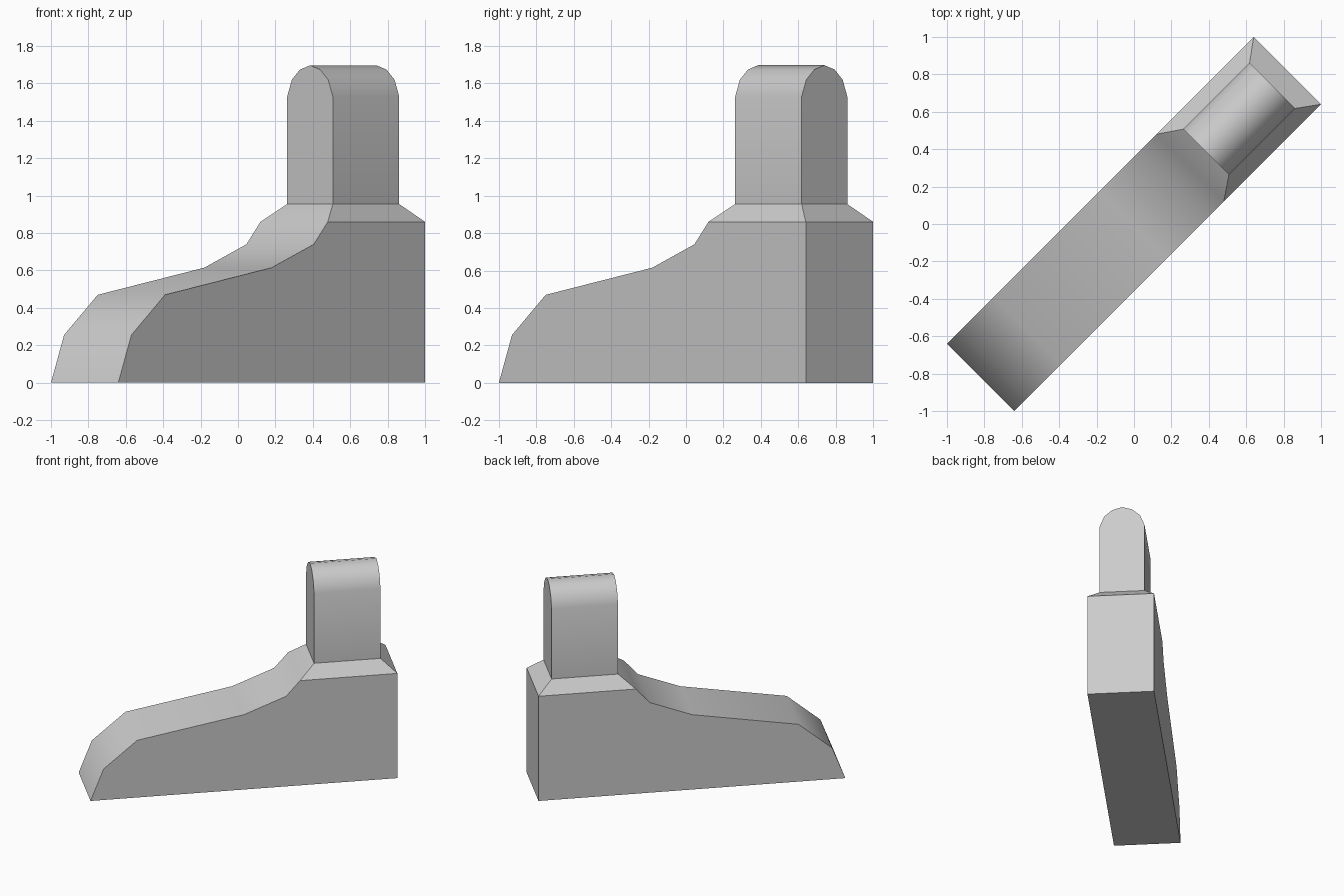
import bpy, bmesh
from math import radians, sqrt

if "Cube" in bpy.data.objects:
    bpy.data.objects.remove(bpy.data.objects["Cube"])

R = sqrt(2)  # grid readings run along the diagonal, so lengths scale by root two


def prism(points, to_start, sweep):
    """Closed prism: map 2D profile points into 3D, then extrude along sweep."""
    bm = bmesh.new()
    face = bm.faces.new([bm.verts.new(to_start(a, z)) for a, z in points])
    ext = bmesh.ops.extrude_face_region(bm, geom=[face], use_keep_orig=True)
    verts = [g for g in ext["geom"] if isinstance(g, bmesh.types.BMVert)]
    bmesh.ops.translate(bm, verts=verts, vec=sweep)
    bmesh.ops.recalc_face_normals(bm, faces=bm.faces)
    return bm


def horizontal_face(bm, z):
    return next(f for f in bm.faces if all(abs(v.co.z - z) < 1e-4 for v in f.verts))


def finish(bm, name):
    bmesh.ops.recalc_face_normals(bm, faces=bm.faces)
    mesh = bpy.data.meshes.new(name)
    bm.to_mesh(mesh)
    bm.free()
    obj = bpy.data.objects.new(name, mesh)
    bpy.context.collection.objects.link(obj)
    obj.rotation_euler.z = radians(45)
    bpy.ops.object.select_all(action='DESELECT')
    obj.select_set(True)
    bpy.context.view_layer.objects.active = obj
    bpy.ops.object.shade_smooth_by_angle(angle=radians(36))
    return obj


HALF_W, HEEL = 0.18 * R, 0.82
POST_FRONT, POST_BACK, POST_W = 0.385, 0.74, 0.122
COLLAR_Z, SHOULDER_Z = 0.86, 0.955

# Foot: side profile swept across its width
side = [(-HEEL, 0), (-0.75, 0.255), (-0.57, 0.47), (0, 0.615),
        (0.225, 0.74), (0.30, COLLAR_Z), (HEEL, COLLAR_Z), (HEEL, 0)]
bm = prism(side, lambda s, z: (s * R, -HALF_W, z), (0, 2 * HALF_W, 0))

# Sloped collar: raise the heel top and shrink it to the post footprint
top = horizontal_face(bm, COLLAR_Z)
collar = bmesh.ops.extrude_discrete_faces  # keeps the naming of the step clear
ext = bmesh.ops.extrude_face_region(bm, geom=[top])
for v in [g for g in ext["geom"] if isinstance(g, bmesh.types.BMVert)]:
    v.co.x = (POST_FRONT if v.co.x < 0.56 * R else POST_BACK) * R
    v.co.y = (POST_W if v.co.y > 0 else -POST_W) * R
    v.co.z = SHOULDER_Z
if top.is_valid:
    bm.faces.remove(top)
bm.faces.remove(horizontal_face(bm, SHOULDER_Z))  # covered by the post
finish(bm, "foot")

# Ankle post: half arch mirrored, swept along the foot
half = [(POST_W, SHOULDER_Z), (POST_W, 1.53), (0.097, 1.62), (0.054, 1.674)]
arch = half + [(0, 1.697)] + [(-t, z) for t, z in reversed(half)]
bm = prism(arch, lambda t, z: (POST_FRONT * R, t * R, z),
           ((POST_BACK - POST_FRONT) * R, 0, 0))
bm.faces.remove(horizontal_face(bm, SHOULDER_Z))
finish(bm, "ankle_post")
